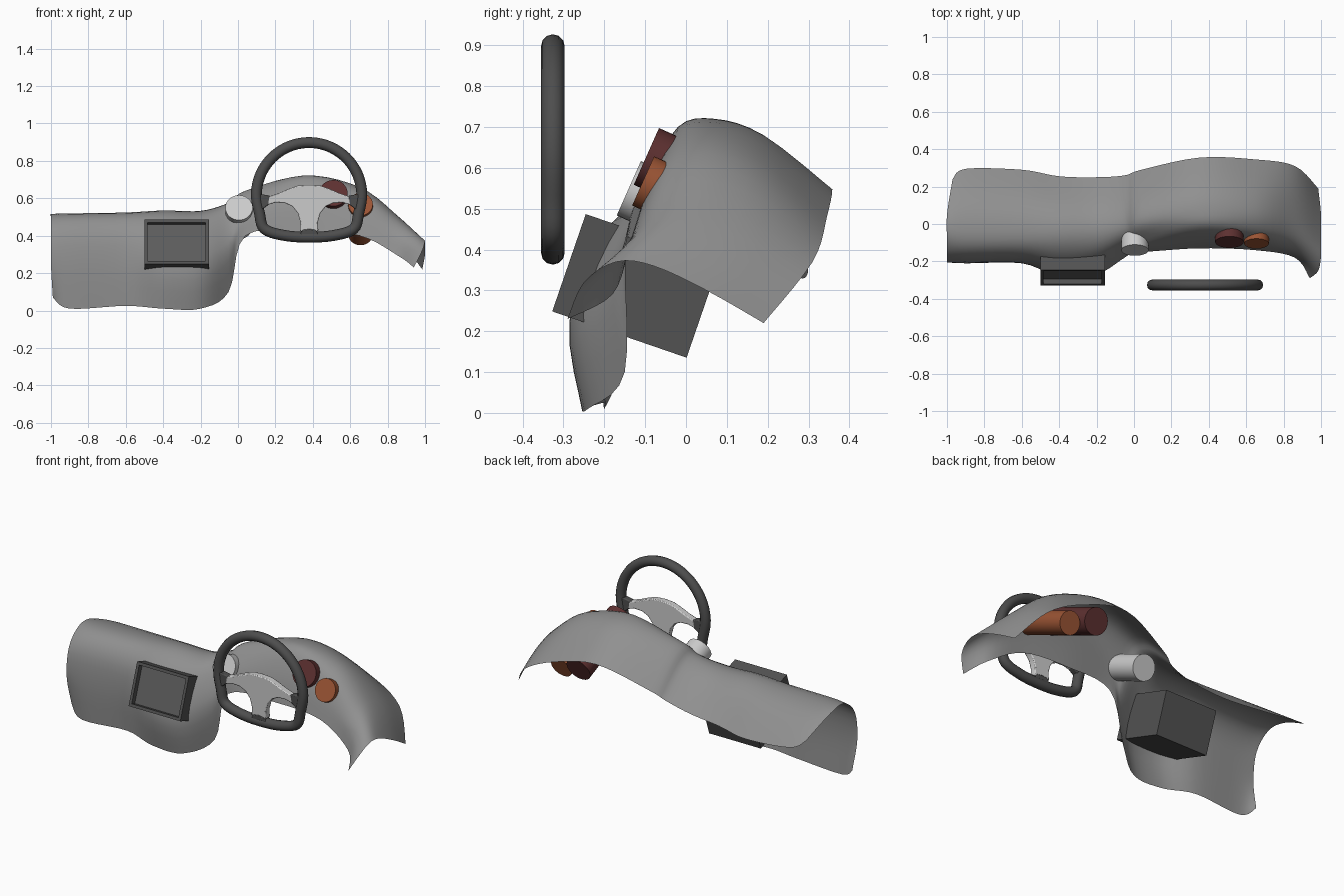
import bpy, bmesh, math
from mathutils import Vector, Matrix

cube = bpy.data.objects.get("Cube")
if cube:
    bpy.data.objects.remove(cube, do_unlink=True)


def material(name, r, g, b):
    mat = bpy.data.materials.new(name)
    mat.use_nodes = True
    mat.diffuse_color = (r, g, b, 1)
    mat.node_tree.nodes["Principled BSDF"].inputs["Base Color"].default_value = (r, g, b, 1)
    return mat


GREY = material("dash grey", .28, .28, .28)
LIGHT = material("light grey", .6, .6, .6)
RUBBER = material("dark rubber", .075, .075, .075)
FRAME = material("screen frame", .085, .085, .085)
PANEL = material("screen panel", .11, .11, .11)
RED = material("dark red", .11, .03, .03)
ORANGE = material("burnt orange", .33, .09, .035)


def add_object(name, bm, *mats, smooth=None):
    mesh = bpy.data.meshes.new(name)
    bm.to_mesh(mesh)
    bm.free()
    obj = bpy.data.objects.new(name, mesh)
    bpy.context.collection.objects.link(obj)
    for mat in mats:
        mesh.materials.append(mat)
    if smooth:
        bpy.ops.object.select_all(action='DESELECT')
        obj.select_set(True)
        bpy.context.view_layer.objects.active = obj
        bpy.ops.object.shade_smooth_by_angle(angle=math.radians(smooth))
    return obj


def spline(points, steps, closed=False):
    """Smooth curve through all the points."""
    n = len(points)
    pick = (lambda i: points[i % n]) if closed else (lambda i: points[max(0, min(n - 1, i))])
    out = []
    for i in range(n if closed else n - 1):
        a, b, c, d = (pick(i + k) for k in (-1, 0, 1, 2))
        for s in range(steps):
            t = s / steps
            out.append(b + (c - a) * (t / 2) + (a * 2 - b * 5 + c * 4 - d) * (t * t / 2)
                       + (b * 3 - a - c * 3 + d) * (t ** 3 / 2))
    if not closed:
        out.append(points[-1].copy())
    return out


# Dashboard shell: cross-sections along x, each from back edge over the top to front lip
SECTIONS = [
    (-1, [(.24, .4), (.05, .5), (-.08, .51), (-.18, .42), (-.205, .25), (-.17, .07)]),
    (-.9, [(.295, .36), (.1, .49), (-.08, .515), (-.18, .43), (-.21, .25), (-.2, .01)]),
    (-.6, [(.29, .33), (.1, .49), (-.08, .52), (-.18, .43), (-.21, .25), (-.2, .025)]),
    (-.4, [(.255, .34), (.08, .5), (-.08, .53), (-.21, .43), (-.28, .23), (-.25, .01)]),
    (-.2, [(.25, .36), (.08, .5), (-.06, .53), (-.18, .45), (-.27, .23), (-.24, .01)]),
    (-.05, [(.26, .4), (.1, .54), (-.02, .575), (-.11, .5), (-.18, .32), (-.15, .1)]),
    (.04, [(.29, .45), (.13, .6), (.01, .64), (-.08, .57), (-.13, .5), (-.15, .4)]),
    (.35, [(.355, .55), (.19, .68), (.07, .72), (-.02, .7), (-.09, .57), (-.13, .42)]),
    (.65, [(.345, .48), (.19, .61), (.06, .66), (-.04, .63), (-.1, .53), (-.14, .4)]),
    (.86, [(.31, .37), (.16, .46), (.02, .5), (-.08, .48), (-.15, .4), (-.18, .29)]),
    (1, [(.19, .22), (.05, .3), (-.08, .36), (-.17, .37), (-.25, .32), (-.29, .23)]),
]
grid = [[Vector((x, y, z)) for y, z in prof] for x, prof in SECTIONS]
grid[0][0].x, grid[0][-1].x = -.97, -.99
grid[-1][0].x, grid[-1][-2].x, grid[-1][-1].x = .985, .985, .94
rows = [spline(row, 4) for row in grid]
columns = [spline(list(col), 5) for col in zip(*rows)]
bm = bmesh.new()
verts = [[bm.verts.new(p) for p in col] for col in columns]
for a, b in zip(verts, verts[1:]):
    for i in range(len(a) - 1):
        bm.faces.new((a[i], b[i], b[i + 1], a[i + 1]))
bmesh.ops.recalc_face_normals(bm, faces=bm.faces)
if sum(f.normal.z for f in bm.faces) < 0:
    bmesh.ops.reverse_faces(bm, faces=bm.faces)
add_object("dashboard_shell", bm, GREY, smooth=60)

# Screen housing: a tilted box with a recessed display
bm = bmesh.new()
bmesh.ops.create_cube(bm, size=1, matrix=Matrix.Diagonal((.345, .348, .252, 1)))
front = min(bm.faces, key=lambda f: f.normal.y)
bmesh.ops.inset_region(bm, faces=[front], thickness=.024)
bmesh.ops.inset_region(bm, faces=[front], thickness=.001, depth=-.03)
front.material_index = 1
bm.transform(Matrix.Translation((-.328, -.122, .311)) @ Matrix.Rotation(math.radians(-19), 4, 'X'))
add_object("screen_housing", bm, FRAME, PANEL)


# Gauges and knob: tilted cylinders running back through the shell
def gauge(name, face, radius, length, mat):
    bm = bmesh.new()
    bmesh.ops.create_cone(bm, cap_ends=True, segments=32, radius1=radius, radius2=radius, depth=length)
    tilt = Matrix.Rotation(math.radians(90 - 24), 4, 'X')
    bm.transform(Matrix.Translation(face) @ tilt @ Matrix.Translation((0, 0, -length / 2)))
    add_object(name, bm, mat, smooth=40)


gauge("round_knob", (.005, -.14, .55), .073, .25, LIGHT)
gauge("red_gauge", (.51, -.097, .628), .076, .43, RED)
gauge("orange_gauge", (.655, -.105, .568), .066, .39, ORANGE)

# Steering wheel rim: round above, flattened below
WHEEL_X, WHEEL_Y = .38, -.326


def mirrored(half):
    """Closed outline from a right half that starts and ends on the centre line."""
    pts = half + [(-x, z) for x, z in half[-2:0:-1]]
    return [Vector((WHEEL_X + x, WHEEL_Y, z)) for x, z in pts]


half = [(.282 * math.sin(a), .616 + .282 * math.cos(a))
        for a in (math.radians(d) for d in range(0, 111, 22))]
half[0] = (0, half[0][1])
half += [(.238, .436), (.13, .401), (0, .392)]
path = spline(mirrored(half), 5, closed=True)
bm = bmesh.new()
rings = []
for i, p in enumerate(path):
    along = (path[(i + 1) % len(path)] - path[i - 1]).normalized()
    side = along.cross(Vector((0, 1, 0)))
    rings.append([bm.verts.new(p + .029 * (side * math.cos(t) + Vector((0, math.sin(t), 0))))
                  for t in (math.tau * k / 12 for k in range(12))])
for i, ring in enumerate(rings):
    for k in range(12):
        bm.faces.new((rings[i - 1][k - 1], rings[i - 1][k], ring[k], ring[k - 1]))
bmesh.ops.recalc_face_normals(bm, faces=bm.faces)
add_object("wheel_rim", bm, RUBBER, smooth=60)


# Steering wheel spokes: flat plates with softened edges
def plate(name, outline, depth, mat):
    bm = bmesh.new()
    face = bm.faces.new([bm.verts.new(p - Vector((0, depth / 2, 0))) for p in outline])
    new = bmesh.ops.extrude_face_region(bm, geom=[face])["geom"]
    bmesh.ops.translate(bm, vec=(0, depth, 0), verts=[v for v in new if isinstance(v, bmesh.types.BMVert)])
    bmesh.ops.recalc_face_normals(bm, faces=bm.faces)
    obj = add_object(name, bm, mat, smooth=40)
    bevel = obj.modifiers.new("soft_edge", 'BEVEL')
    bevel.width, bevel.segments = .005, 2


plate("wheel_spokes", mirrored([
    (0, .672), (.06, .668), (.11, .65), (.16, .628), (.215, .61), (.222, .565), (.18, .577),
    (.13, .575), (.09, .557), (.06, .52), (.046, .47), (.05, .425), (0, .415)]), .04, LIGHT)
for name, s in (("right_spoke_end", -1), ("left_spoke_end", 1)):
    ends = [(.21, .614), (.275, .625), (.28, .53), (.25, .54), (.21, .57)]
    plate(name, [Vector((WHEEL_X + s * x, WHEEL_Y, z)) for x, z in ends], .038, RUBBER)
plate("lower_spoke_tip", mirrored([(0, .437), (.035, .432), (.05, .405), (0, .4)]), .046, RUBBER)
